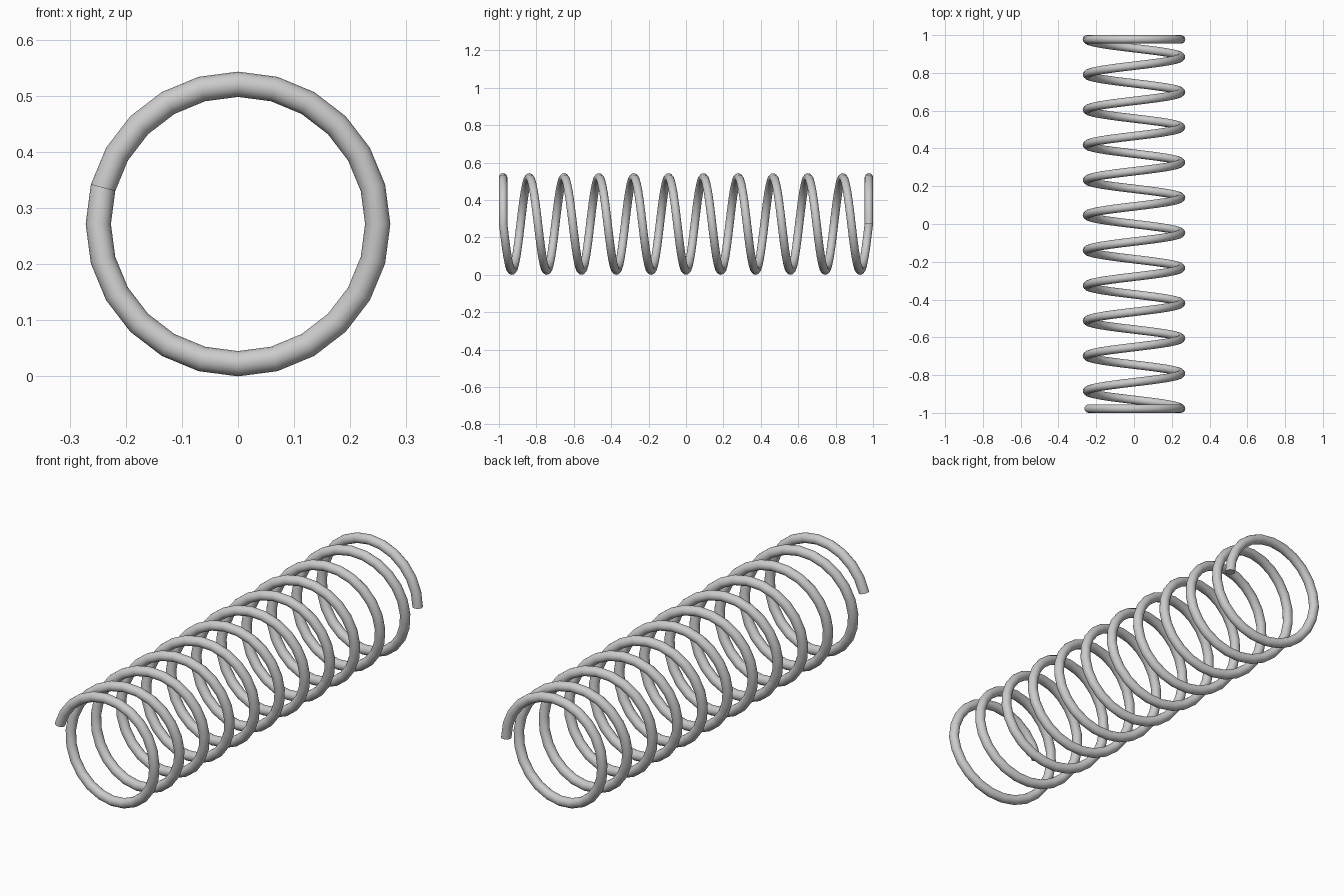
import bpy, bmesh
from math import sin, cos, pi, radians

if "Cube" in bpy.data.objects:
    bpy.data.objects.remove(bpy.data.objects["Cube"])

R, r = 0.249, 0.0225      # coil radius, wire radius
SIDES, STEPS = 16, 24     # wire sides, steps per turn
STEP = 360 / STEPS
Y0 = 1 - r                # end coil position
TURNS = 10.5

# Wire path as (angle, y): flat front end, rising coils, flat back end
lead, coil, tail = 11, int(TURNS * STEPS), 12
path = []
for i in range(-lead, coil + tail + 1):
    t = min(max(i / coil, 0), 1)
    path.append((radians(-i * STEP), -Y0 + 2 * Y0 * t))

# Sweep a round section along the path
bm = bmesh.new()
rings = []
for a, y in path:
    ring = []
    for k in range(SIDES):
        b = 2 * pi * k / SIDES
        d = R + r * cos(b)
        ring.append(bm.verts.new((d * cos(a), y + r * sin(b), R + r + d * sin(a))))
    rings.append(ring)
for p, q in zip(rings, rings[1:]):
    for k in range(SIDES):
        n = (k + 1) % SIDES
        bm.faces.new((p[k], p[n], q[n], q[k]))

# Closed wire ends
bm.faces.new(rings[0])
bm.faces.new(rings[-1])
bmesh.ops.recalc_face_normals(bm, faces=bm.faces)

mesh = bpy.data.meshes.new("coil_spring")
bm.to_mesh(mesh)
bm.free()
spring = bpy.data.objects.new("coil_spring", mesh)
bpy.context.collection.objects.link(spring)
bpy.context.view_layer.objects.active = spring
spring.select_set(True)
bpy.ops.object.shade_smooth_by_angle(angle=radians(40))
